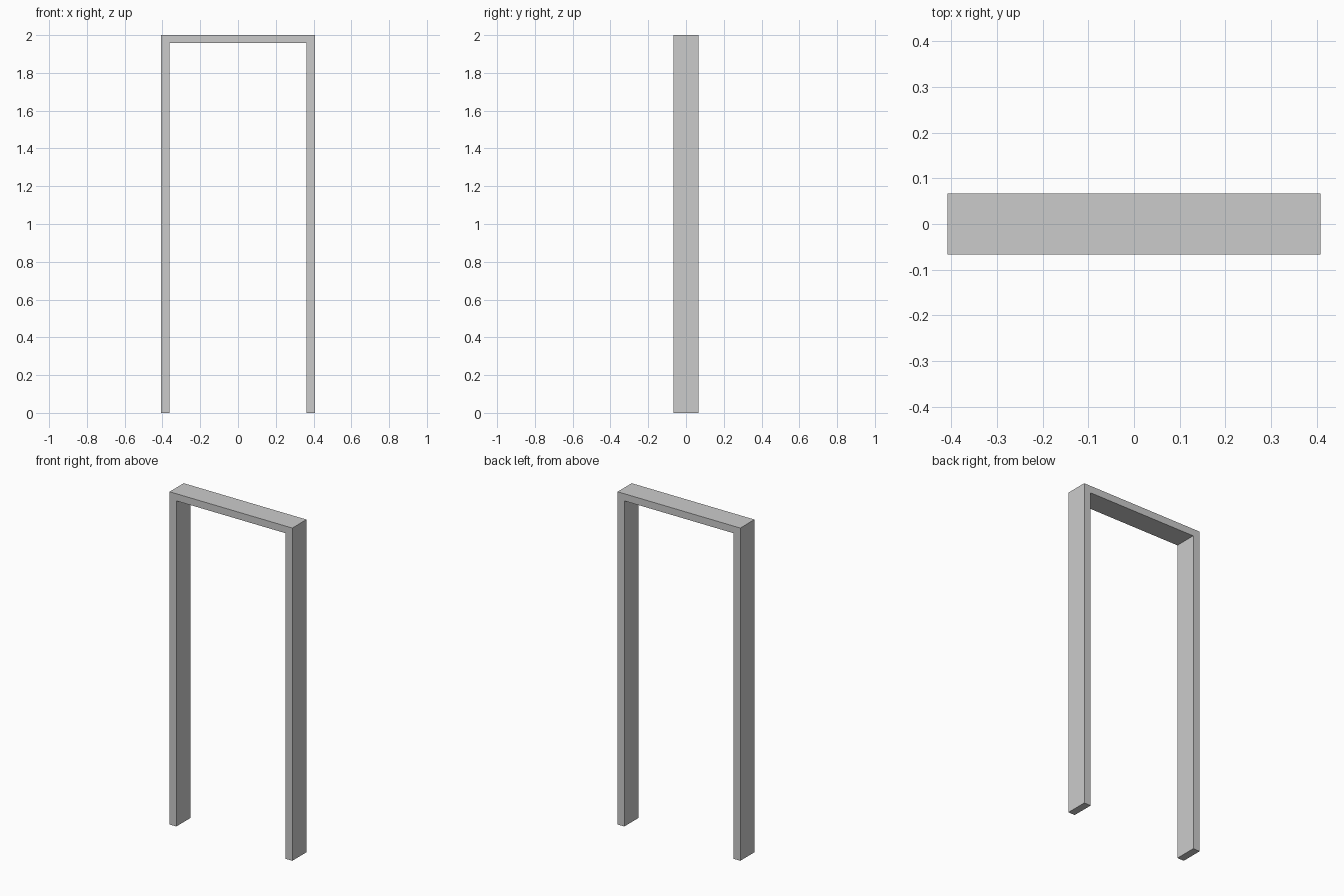
import bpy, bmesh
from mathutils import Vector

if "Cube" in bpy.data.objects:
    bpy.data.objects.remove(bpy.data.objects["Cube"])

HALF_W, HALF_D, HEIGHT = 0.408, 0.067, 2.0
JAMB, HEADER = 0.045, 0.043

# Door frame: one inverted-U profile, extruded through the wall depth
inner, lintel = HALF_W - JAMB, HEIGHT - HEADER
right = [(inner, lintel), (inner, 0), (HALF_W, 0), (HALF_W, HEIGHT)]
profile = right + [(-x, z) for x, z in reversed(right)]

bm = bmesh.new()
face = bm.faces.new([bm.verts.new((x, -HALF_D, z)) for x, z in profile])
ext = bmesh.ops.extrude_face_region(bm, geom=[face], use_keep_orig=True)
new_verts = [g for g in ext["geom"] if isinstance(g, bmesh.types.BMVert)]
bmesh.ops.translate(bm, verts=new_verts, vec=Vector((0, 2 * HALF_D, 0)))
bmesh.ops.recalc_face_normals(bm, faces=bm.faces)

mesh = bpy.data.meshes.new("door_frame")
bm.to_mesh(mesh)
bm.free()
bpy.context.collection.objects.link(bpy.data.objects.new("door_frame", mesh))
